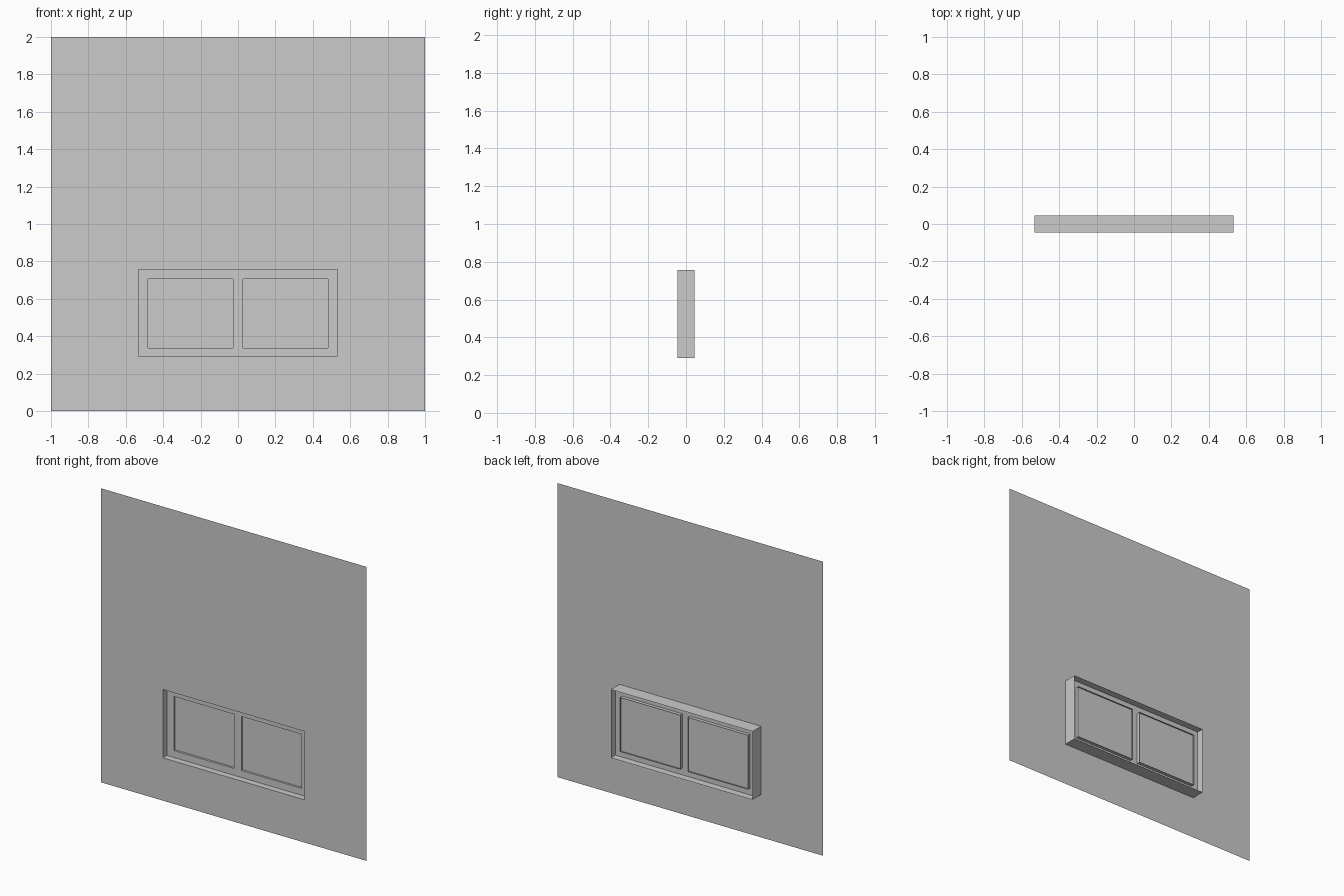
import bpy, bmesh

if "Cube" in bpy.data.objects:
    bpy.data.objects.remove(bpy.data.objects["Cube"])

# Key dimensions: (x0, x1, z0, z1)
WALL = (-1.0, 1.0, 0.0, 2.0)
OPENING = (-0.533, 0.533, 0.291, 0.756)
PANES = [(-0.481, -0.028, 0.338, 0.706), (0.028, 0.481, 0.338, 0.706)]
FRONT, BACK = -0.046, 0.046            # wall plane and rear edge of the casing
FRAME_Y, PANE_Y, SASH_Y = -0.003, 0.011, 0.020


def finish(name, bm):
    bmesh.ops.remove_doubles(bm, verts=bm.verts, dist=1e-5)
    mesh = bpy.data.meshes.new(name)
    bm.to_mesh(mesh)
    bm.free()
    obj = bpy.data.objects.new(name, mesh)
    bpy.context.collection.objects.link(obj)
    return obj


def face(bm, points):
    bm.faces.new([bm.verts.new(p) for p in points])


def sheet(name, rect, y, holes=()):
    """Flat upright sheet facing -y, with rectangular holes left out."""
    xs = sorted({v for r in (rect, *holes) for v in r[:2]})
    zs = sorted({v for r in (rect, *holes) for v in r[2:]})
    bm = bmesh.new()
    for a, b in zip(xs, xs[1:]):
        for c, d in zip(zs, zs[1:]):
            mx, mz = (a + b) / 2, (c + d) / 2
            if any(h[0] < mx < h[1] and h[2] < mz < h[3] for h in holes):
                continue
            face(bm, [(a, y, c), (b, y, c), (b, y, d), (a, y, d)])
    return finish(name, bm)


def sleeve(name, rect, y0, y1):
    """Four thin walls around a rectangle, running from y0 to y1."""
    x0, x1, z0, z1 = rect
    loop = [(x0, z0), (x1, z0), (x1, z1), (x0, z1)]
    bm = bmesh.new()
    for (ax, az), (bx, bz) in zip(loop, loop[1:] + loop[:1]):
        face(bm, [(ax, y0, az), (ax, y1, az), (bx, y1, bz), (bx, y0, bz)])
    return finish(name, bm)


# Wall with the window opening and its casing
sheet("wall", WALL, FRONT, [OPENING])
sleeve("window_casing", OPENING, FRONT, BACK)

# Window frame set inside the casing
sheet("window_frame", OPENING, FRAME_Y, PANES)

# Recessed panes, each in a thin sash
for side, pane in zip(("left", "right"), PANES):
    sleeve(f"sash_{side}", pane, FRAME_Y, SASH_Y)
    sheet(f"pane_{side}", pane, PANE_Y)
